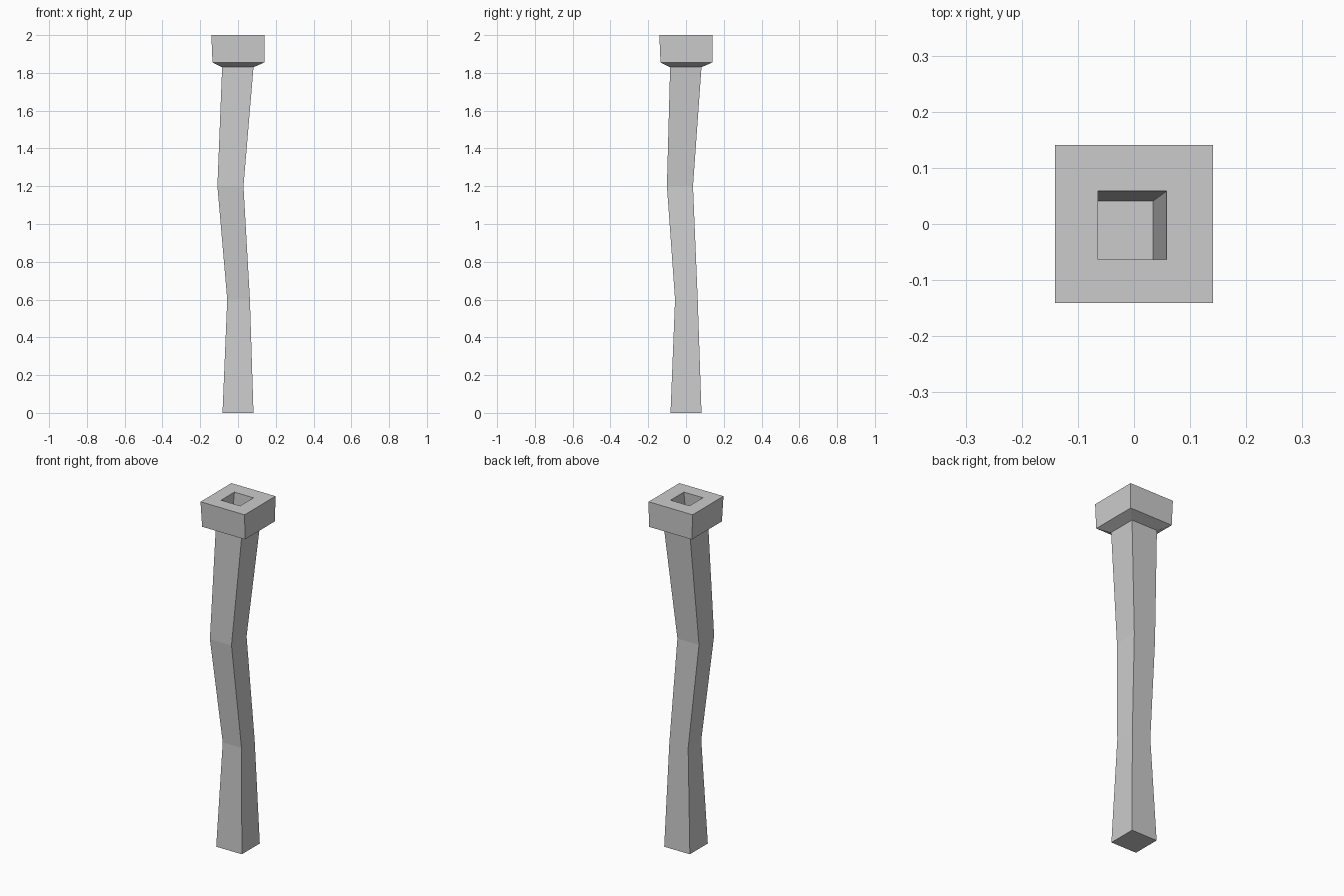
import bpy, bmesh

cube = bpy.data.objects.get("Cube")
if cube:
    bpy.data.objects.remove(cube, do_unlink=True)

grey = bpy.data.materials.new("stone grey")
grey.use_nodes = True
colour = (0.6, 0.6, 0.6, 1)
grey.diffuse_color = colour
grey.node_tree.nodes["Principled BSDF"].inputs["Base Color"].default_value = colour


def square_loft(name, rings):
    """Closed skin through square rings given as (x, y, z, half width)."""
    bm = bmesh.new()
    loops = [[bm.verts.new((x + sx * h, y + sy * h, z))
              for sx, sy in ((-1, -1), (1, -1), (1, 1), (-1, 1))]
             for x, y, z, h in rings]
    for low, high in zip(loops, loops[1:]):
        for i in range(4):
            j = (i + 1) % 4
            bm.faces.new((low[i], low[j], high[j], high[i]))
    bm.faces.new(loops[0][::-1])
    bm.faces.new(loops[-1])
    bmesh.ops.recalc_face_normals(bm, faces=bm.faces)
    mesh = bpy.data.meshes.new(name)
    bm.to_mesh(mesh)
    bm.free()
    mesh.materials.append(grey)
    obj = bpy.data.objects.new(name, mesh)
    bpy.context.collection.objects.link(obj)
    return obj


# Crooked shaft, flared cap and leaning socket in one continuous skin
square_loft("crooked_post", [
    (0, 0, 0, 0.082),
    (0.003, 0.002, 0.6, 0.06),
    (-0.04, -0.032, 1.2, 0.069),
    (-0.001, -0.001, 1.83, 0.083),
    (0.002, 0.002, 1.855, 0.137),
    (0, 0, 2.0, 0.141),
    (-0.003, -0.0025, 2.0, 0.061),
    (-0.027, -0.02, 1.62, 0.061),
])
